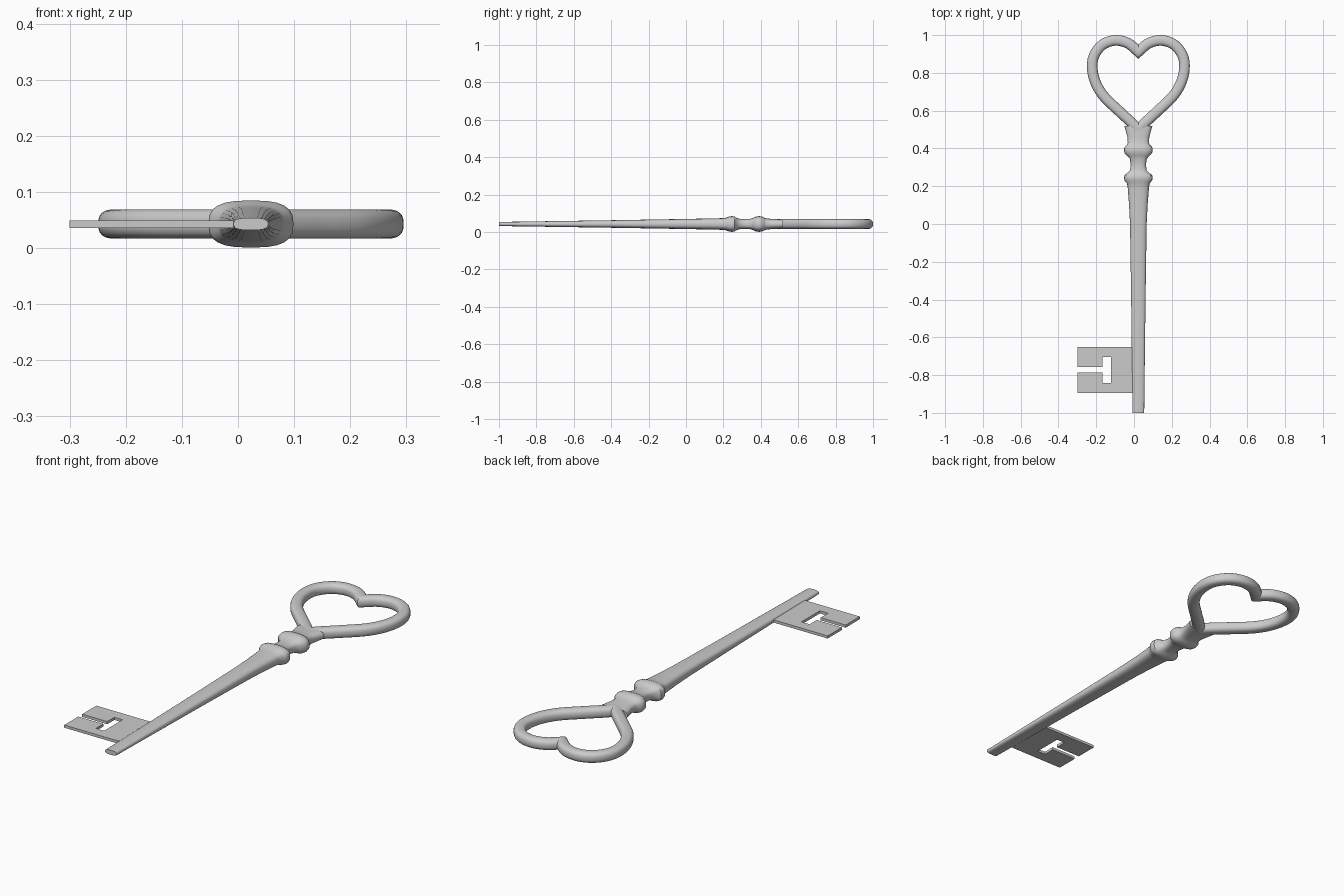
import bpy, bmesh, math
from mathutils import Vector

if "Cube" in bpy.data.objects:
    bpy.data.objects.remove(bpy.data.objects["Cube"])

CX, CZ = 0.023, 0.043
SIDES = 24


def finish(name, bm, angle=40):
    bmesh.ops.recalc_face_normals(bm, faces=bm.faces[:])
    me = bpy.data.meshes.new(name)
    bm.to_mesh(me)
    bm.free()
    ob = bpy.data.objects.new(name, me)
    bpy.context.collection.objects.link(ob)
    bpy.ops.object.select_all(action='DESELECT')
    ob.select_set(True)
    bpy.context.view_layer.objects.active = ob
    bpy.ops.object.shade_smooth_by_angle(angle=math.radians(angle))
    return ob


def section(a, b, power):
    """Rounded, slightly boxy cross-section."""
    pts = []
    for i in range(SIDES):
        t = math.tau * i / SIDES
        c, s = math.cos(t), math.sin(t)
        pts.append((a * math.copysign(abs(c) ** (2 / power), c),
                    b * math.copysign(abs(s) ** (2 / power), s)))
    return pts


def bridge(bm, r0, r1):
    for i in range(SIDES):
        j = (i + 1) % SIDES
        bm.faces.new((r0[i], r0[j], r1[j], r1[i]))


def catmull(points, steps):
    """Smooth open curve through the points."""
    p = [Vector(q) for q in points]
    p = [2 * p[0] - p[1]] + p + [2 * p[-1] - p[-2]]
    out = []
    for a, b, c, d in zip(p, p[1:], p[2:], p[3:]):
        for k in range(steps):
            t = k / steps
            out.append(0.5 * (2 * b + (c - a) * t + (2 * a - 5 * b + 4 * c - d) * t * t
                              + (3 * b - a - 3 * c + d) * t ** 3))
    return out + [p[-2]]


# Shaft with two collars: (y, half width, half height)
profile = [(0.518, 0.074, 0.024), (0.49, 0.066, 0.026), (0.46, 0.058, 0.027),
           (0.43, 0.056, 0.030), (0.418, 0.062, 0.034), (0.408, 0.073, 0.040),
           (0.392, 0.076, 0.042), (0.375, 0.073, 0.040), (0.36, 0.058, 0.033),
           (0.345, 0.045, 0.028), (0.315, 0.040, 0.027), (0.285, 0.044, 0.028),
           (0.27, 0.058, 0.033), (0.26, 0.073, 0.040), (0.243, 0.076, 0.042),
           (0.228, 0.072, 0.039), (0.215, 0.060, 0.034), (0.19, 0.056, 0.031),
           (0.10, 0.049, 0.029), (0.0, 0.044, 0.027), (-0.4, 0.038, 0.020),
           (-1.0, 0.031, 0.011)]
bm = bmesh.new()
rings = [[bm.verts.new((CX + x, y, CZ + z)) for x, z in section(a, b, 2.8)]
         for y, a, b in profile]
for r0, r1 in zip(rings, rings[1:]):
    bridge(bm, r0, r1)
bm.faces.new(rings[0])
bm.faces.new(rings[-1])
finish("shaft", bm)

# Heart bow: half centre line, mirrored, swept with mitred corners
half = catmull([(0, 0.912), (0.055, 0.957), (0.125, 0.972), (0.195, 0.945),
                (0.24, 0.875), (0.237, 0.78), (0.19, 0.685), (0.10, 0.596),
                (0.045, 0.545), (0, 0.50)], 5)
path = half + [Vector((-p.x, p.y)) for p in half[-2:0:-1]]
bm = bmesh.new()
rings = []
n = len(path)
for i, p in enumerate(path):
    d0 = (p - path[i - 1]).normalized()
    d1 = (path[(i + 1) % n] - p).normalized()
    t = (d0 + d1).normalized()
    nrm = Vector((-t.y, t.x)) / t.dot(d1)
    rings.append([bm.verts.new((CX + p.x + nrm.x * u, p.y + nrm.y * u, CZ + v))
                  for u, v in section(0.028, 0.026, 2.5)])
for i in range(n):
    bridge(bm, rings[i - 1], rings[i])
finish("heart_bow", bm)

# Bit: flat plate with a T-shaped slot
outline = [(0.02, -0.65), (-0.30, -0.65), (-0.30, -0.757), (-0.167, -0.757),
           (-0.167, -0.703), (-0.123, -0.703), (-0.123, -0.843), (-0.167, -0.843),
           (-0.167, -0.787), (-0.30, -0.787), (-0.30, -0.894), (0.02, -0.894)]
bm = bmesh.new()
face = bm.faces.new([bm.verts.new((x, y, CZ - 0.007)) for x, y in outline])
ext = bmesh.ops.extrude_face_region(bm, geom=[face], use_keep_orig=True)
bmesh.ops.translate(bm, vec=(0, 0, 0.013),
                    verts=[v for v in ext["geom"] if isinstance(v, bmesh.types.BMVert)])
finish("bit", bm, 30)
